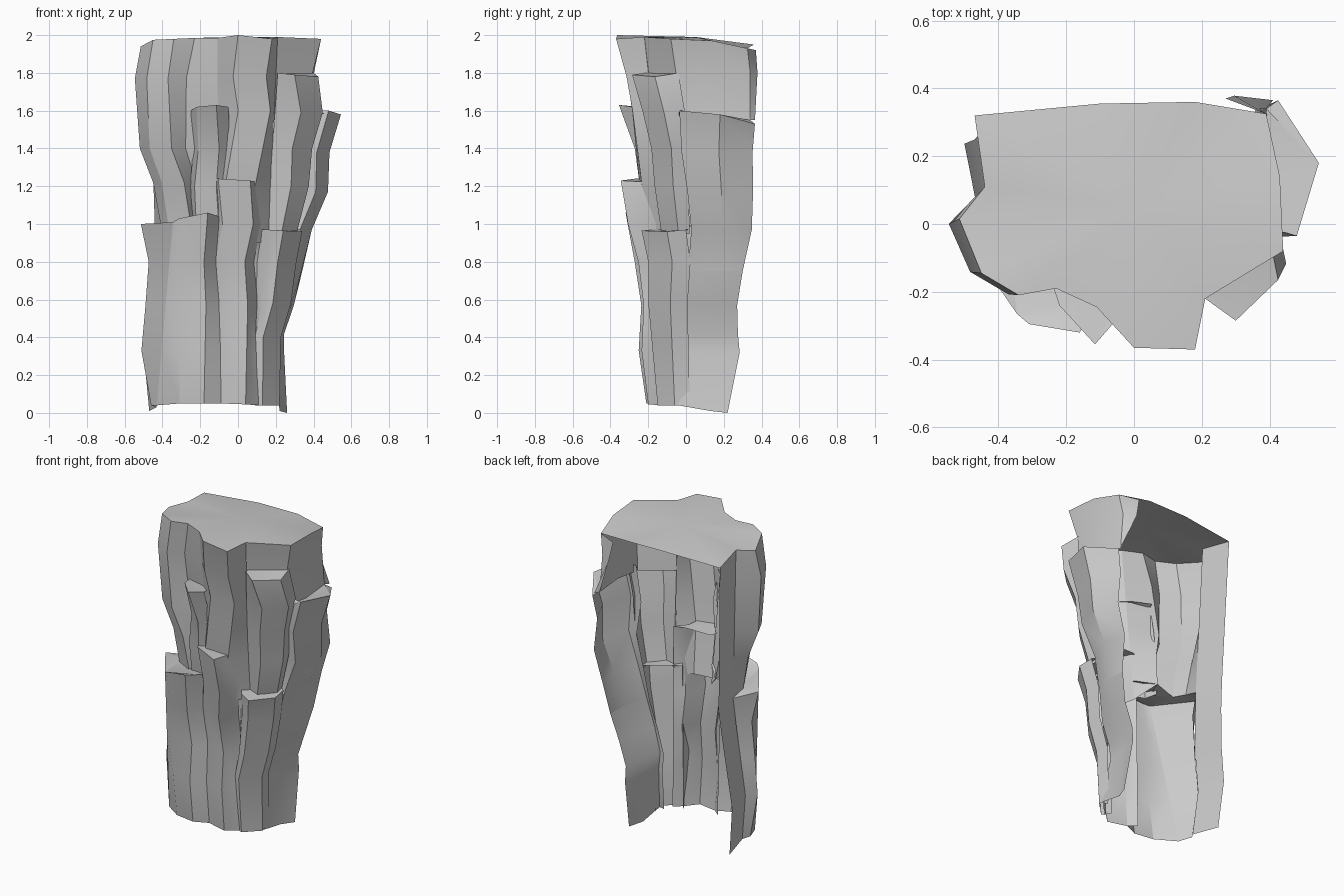
import bpy
import bmesh
from math import radians
from mathutils import Vector

if "Cube" in bpy.data.objects:
    bpy.data.objects.remove(bpy.data.objects["Cube"])

stone = bpy.data.materials.new("grey stone")
stone.use_nodes = True
GREY = (0.6, 0.6, 0.6, 1)
stone.diffuse_color = GREY
stone.node_tree.nodes["Principled BSDF"].inputs["Base Color"].default_value = GREY


def finish(name, bm):
    """Turn a bmesh into a named stone object, smooth with sharp creases."""
    mesh = bpy.data.meshes.new(name)
    bm.to_mesh(mesh)
    bm.free()
    mesh.materials.append(stone)
    obj = bpy.data.objects.new(name, mesh)
    bpy.context.collection.objects.link(obj)
    bpy.ops.object.select_all(action="DESELECT")
    obj.select_set(True)
    bpy.context.view_layer.objects.active = obj
    bpy.ops.object.shade_smooth_by_angle(angle=radians(28))


def column(name, head, foot, bends=(), ledge=(), pinned=()):
    """Open strip of rock from head points down to foot points.

    Each bend (z, dx, dy) shifts the strip sideways at that height,
    except for the pinned edges, which stay straight to meet a neighbour;
    ledge holds the rear points of the cap, from right to left.
    """
    bm = bmesh.new()
    edges = []
    for index, (top, bottom) in enumerate(zip(head, foot)):
        top, bottom = Vector(top), Vector(bottom)
        sway = 0 if index in pinned else 1
        line = [top]
        for z, dx, dy in bends:
            t = (top.z - z) / (top.z - bottom.z)
            line.append(top.lerp(bottom, t) + sway * Vector((dx, dy, 0)))
        line.append(bottom)
        edges.append([bm.verts.new(p) for p in line])
    for left, right in zip(edges, edges[1:]):
        for i in range(len(left) - 1):
            bm.faces.new((left[i], left[i + 1], right[i + 1], right[i]))
    if ledge:
        rear = [bm.verts.new(p) for p in ledge]
        cap = bm.faces.new([line[0] for line in edges] + rear)
        bmesh.ops.triangulate(bm, faces=[cap])
    finish(name, bm)


def at(z, *points):
    """Give plan points one shared height."""
    return [(x, y, z) for x, y in points]


# Left rear strip, running the full height
end_head = [(-.47, .32, 1.93), (-.44, .11, 1.96)]
column("left_end_cliff", end_head, [(-.47, .22, .01), (-.43, .03, .03)],
       [(.97, .03, .02), (.8, .02, .01), (.57, 0, 0), (.33, -.03, 0)])

# Upper cliff strips, whose heads carry the roof
left_head = [end_head[1], (-.515, .015, 1.94), (-.45, -.145, 1.975),
             (-.34, -.21, 1.98), (-.23, -.19, 1.985), (-.11, -.245, 1.985)]
left_foot = [(-.405, .09, .97), (-.41, -.01, 1), (-.37, -.08, 1),
             (-.25, -.15, 1), (-.2, -.02, 1), (-.1, -.12, .9)]
column("upper_left_cliff", left_head, left_foot,
       [(1.77, -.05, -.01), (1.4, -.065, -.01), (1.22, -.015, 0)], pinned=(0, 5))

middle_head = [left_head[-1], (0, -.365, 2), (.18, -.37, 1.98), (.21, -.22, 1.99)]
middle_foot = at(.9, (-.1, -.12), (-.08, -.2), (.07, -.18), (.16, -.1))
column("upper_middle_cliff", middle_head, middle_foot,
       [(1.78, -.01, .02), (1.6, .03, .02), (1.4, .01, .01), (1.2, -.01, 0)], pinned=(0, 3))

right_head = [middle_head[-1], (.44, -.08, 1.98), (.43, .14, 1.97), (.39, .325, 1.93),
              (.27, .37, 1.92)]
right_foot = at(1.55, (.19, -.17), (.38, -.04), (.41, .12), (.39, .34), (.41, .365))
column("upper_right_cliff", right_head, right_foot, [(1.8, -.02, .01)], pinned=(0,))

# Roof, a fan over the strip heads with a bare rear rim
roof = bmesh.new()
rim_points = end_head + left_head[1:] + middle_head[1:] + right_head[1:4]
rim_points += [(.18, .36, 1.95), (-.1, .355, 1.95)]
rim = [roof.verts.new(p) for p in rim_points]
centre = roof.verts.new((0, .05, 1.99))
for a, b in zip(rim, rim[1:] + rim[:1]):
    roof.faces.new((a, b, centre))
finish("roof", roof)

# Lower left column, as a side and a front that share one straight edge
corner_head, corner_foot = (-.345, -.265, 1.01), (-.43, -.1, .04)
column("lower_left_side",
       [left_foot[0], (-.514, -.02, 1), corner_head],
       [(-.43, .03, .03), (-.46, -.01, .04), corner_foot],
       [(.8, .03, .01), (.57, 0, 0), (.33, -.035, 0)],
       left_foot[2:0:-1], pinned=(2,))
column("lower_left_front",
       [corner_head, (-.31, -.295, 1.03), (-.16, -.32, 1.06), (-.1, -.22, 1.04)],
       [corner_foot, (-.31, -.19, .05), (-.18, -.21, .05), (-.09, -.17, .05)],
       [(.8, -.015, .02), (.57, 0, .03), (.33, 0, -.01)],
       [(-.1, -.12, 1.03)] + left_foot[4:1:-1], pinned=(0,))

# Stepped columns with ledges, from left to right
column("high_front_column",
       [(-.25, -.15, 1.6), (-.22, -.24, 1.62), (-.115, -.355, 1.63), (-.05, -.28, 1.62)],
       at(.97, (-.24, -.08), (-.22, -.16), (-.1, -.2), (-.06, -.18)),
       [(1.4, .01, .03), (1.2, -.01, .01)],
       at(1.61, (-.06, -.24), (-.12, -.18), (-.24, -.12)))

column("middle_front_column",
       [(-.15, -.16, 1.24), (-.105, -.27, 1.24), (.065, -.345, 1.23), (.1, -.17, 1.22),
        (.16, -.1, 1.22)],
       [(-.14, -.13, .05), (-.09, -.17, .05), (.04, -.2, .045), (.11, -.13, .04),
        (.16, -.09, .04)],
       [(1, .02, .01), (.8, -.02, .04), (.57, 0, .04), (.33, 0, 0)],
       at(1.22, (.08, -.12), (-.09, -.12)), pinned=(0, 4))

column("low_right_column",
       [(.1, -.11, .97), (.16, -.19, .97), (.24, -.235, .965), (.34, -.1, .96), (.33, 0, .97)],
       at(.04, (.09, -.1), (.11, -.14), (.13, -.15), (.22, -.06), (.21, .02)),
       [(.8, -.01, .02), (.58, -.01, 0), (.4, -.04, 0)],
       at(.97, (.3, .02), (.14, -.09)), pinned=(0,))

column("high_right_column",
       [(.21, -.22, 1.8), (.3, -.285, 1.79), (.425, -.165, 1.78), (.4, -.04, 1.8)],
       at(.95, (.15, -.1), (.23, -.13), (.31, -.04), (.3, .02)),
       [(1.59, .05, .02), (1.4, .02, .03), (1.2, .03, .01)],
       at(1.8, (.38, -.04), (.21, -.17)), pinned=(0,))

# Right end column, thick above and pinched below
waist = [(.24, .03, .75), (.275, .01, .75), (.335, .155, .75), (.34, .3, .75)]
column("right_end_upper",
       [(.36, 0, 1.6), (.48, -.035, 1.6), (.545, .18, 1.58), (.425, .365, 1.53)], waist,
       [(1.38, -.01, 0), (1.17, .035, .02), (.97, 0, .03)],
       right_foot[3:0:-1])
column("right_end_lower", waist,
       [(.18, -.03, .04), (.22, -.04, .04), (.22, .13, .01), (.26, .22, 0)],
       [(.57, -.025, -.01), (.42, -.06, .01), (.32, -.05, .03)])
